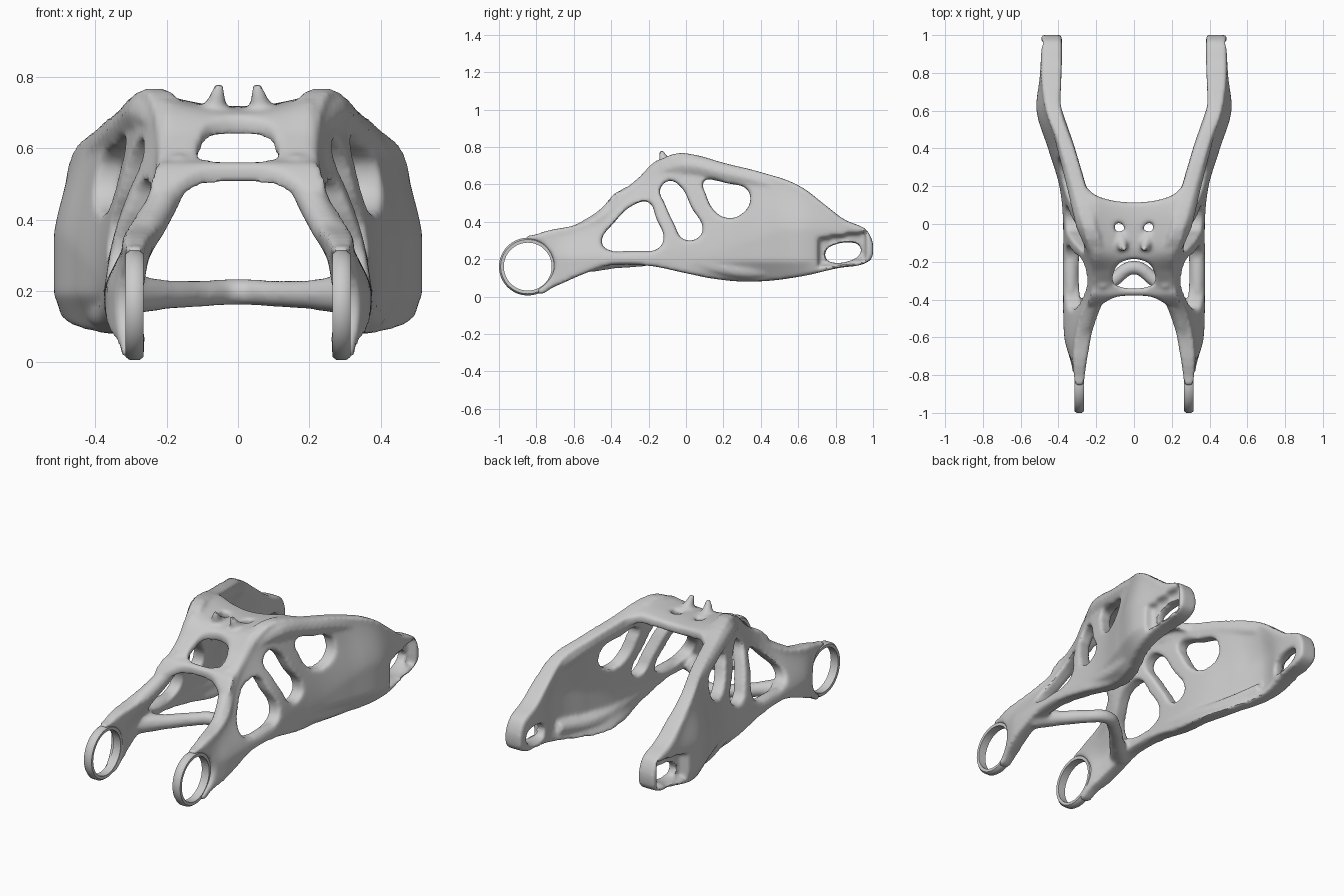
import bpy, bmesh, math
from mathutils import Matrix, Vector

if "Cube" in bpy.data.objects:
    bpy.data.objects.remove(bpy.data.objects["Cube"])


def interp(x, pts):
    # smooth (Hermite) interpolation through (x, value) pairs
    if x <= pts[0][0]:
        return pts[0][1]
    if x >= pts[-1][0]:
        return pts[-1][1]
    i = next(k for k in range(len(pts) - 1) if x <= pts[k + 1][0])

    def slope(k):
        a, b = pts[max(0, k - 1)], pts[min(len(pts) - 1, k + 1)]
        return (b[1] - a[1]) / (b[0] - a[0])
    (a, va), (b, vb) = pts[i], pts[i + 1]
    h, u = b - a, (x - a) / (b - a)
    return (va * (1 + 2 * u) * (1 - u) ** 2 + vb * u * u * (3 - 2 * u)
            + h * u * (1 - u) * (slope(i) * (1 - u) - slope(i + 1) * u))


def add_object(name, data):
    obj = bpy.data.objects.new(name, data)
    bpy.context.collection.objects.link(obj)
    return obj


def bake(obj):
    # evaluated mesh of an object, which is then removed
    bpy.context.view_layer.update()
    dg = bpy.context.evaluated_depsgraph_get()
    me = bpy.data.meshes.new_from_object(obj.evaluated_get(dg))
    bpy.data.objects.remove(obj)
    bm = bmesh.new()
    bm.from_mesh(me)
    bmesh.ops.remove_doubles(bm, verts=bm.verts[:], dist=1e-5)
    bm.to_mesh(me)
    bm.free()
    return me


def remesh(obj, size):
    m = obj.modifiers.new('remesh', 'REMESH')
    m.mode, m.voxel_size = 'VOXEL', size


def bezier(cu, pts, cyclic, radii=None):
    sp = cu.splines.new('BEZIER')
    sp.bezier_points.add(len(pts) - 1)
    sp.use_cyclic_u = cyclic
    sp.resolution_u = 6
    for i, p in enumerate(pts):
        bp = sp.bezier_points[i]
        bp.co = p if len(p) == 3 else (p[0], p[1], 0)
        bp.handle_left_type = 'AUTO'
        bp.handle_right_type = 'AUTO'
        bp.radius = radii[i] if radii else 1


def sheet(name, loops, warp):
    # flat outline with holes, thickened, voxelised, then warped into place
    cu = bpy.data.curves.new(name, 'CURVE')
    cu.dimensions = '2D'
    cu.fill_mode = 'BOTH'
    cu.extrude = 0.04
    for lp in loops:
        bezier(cu, lp, True)
    obj = add_object(name, bake(add_object(name, cu)))
    remesh(obj, 0.012)
    me = bake(obj)
    for v in me.vertices:
        v.co = warp(v.co.x, v.co.y, v.co.z / 0.04)
    return me


def tube(pts, radii):
    cu = bpy.data.curves.new('strut', 'CURVE')
    cu.dimensions = '3D'
    cu.bevel_depth = 1.0
    cu.bevel_resolution = 3
    cu.use_fill_caps = True
    bezier(cu, pts, False, radii)
    return bake(add_object('strut', cu))


# side arm outline and windows, drawn as (y, z)
TOP = [(-0.86, 0.308), (-0.8, 0.332), (-0.74, 0.352), (-0.6, 0.38), (-0.45, 0.44), (-0.35, 0.53),
       (-0.25, 0.625), (-0.15, 0.72), (-0.05, 0.765), (0.05, 0.757), (0.2, 0.715),
       (0.4, 0.665), (0.6, 0.595), (0.75, 0.485), (0.85, 0.41), (0.94, 0.373), (0.97, 0.352)]
BOTTOM = [(0.998, 0.218), (0.98, 0.19), (0.8, 0.15), (0.6, 0.105), (0.35, 0.08), (0.15, 0.095),
          (0, 0.125), (-0.2, 0.165), (-0.4, 0.17), (-0.55, 0.12), (-0.7, 0.055), (-0.8, 0.022)]
HUB = [(-0.76, 0.06), (-0.72, 0.107), (-0.705, 0.165), (-0.72, 0.225), (-0.76, 0.275), (-0.81, 0.3)]
WINDOWS = [
    [(-0.45, 0.28), (-0.38, 0.40), (-0.28, 0.49), (-0.2, 0.505), (-0.16, 0.42), (-0.12, 0.3), (-0.16, 0.25), (-0.4, 0.245)],
    [(-0.14, 0.57), (-0.09, 0.62), (-0.03, 0.59), (0.03, 0.475), (0.09, 0.36), (0.06, 0.31), (-0.02, 0.31),
     (-0.06, 0.38), (-0.115, 0.5)],
    [(0.09, 0.61), (0.12, 0.63), (0.22, 0.605), (0.32, 0.58), (0.345, 0.53), (0.31, 0.45), (0.22, 0.42),
     (0.15, 0.46), (0.105, 0.55)],
    # rear axle slot
    [(0.752, 0.195), (0.75, 0.25), (0.775, 0.27), (0.89, 0.288), (0.928, 0.275), (0.93, 0.225), (0.905, 0.203), (0.78, 0.182)],
]
LOW = [(-0.85, 0.29), (-0.72, 0.3), (-0.6, 0.325), (-0.3, 0.335), (0, 0.335), (0.2, 0.355),
       (0.4, 0.415), (0.6, 0.473), (0.78, 0.445), (0.88, 0.437), (1, 0.437)]
HIGH = [(-0.85, 0.29), (-0.7, 0.285), (-0.5, 0.25), (-0.35, 0.195), (-0.2, 0.19), (0, 0.24),
        (0.2, 0.295), (0.4, 0.355), (0.6, 0.425), (0.75, 0.437), (0.88, 0.437), (1, 0.437)]
THICK = [(-0.85, 0.05), (-0.65, 0.085), (-0.4, 0.085), (0.1, 0.08), (0.6, 0.085), (0.8, 0.11), (1, 0.11)]


def arm_x(y, z):
    base = interp(y, [(0.1, 0.2), (0.5, 0.35)])
    t = max(0, min(1, (z - base) / max(0.05, interp(y, TOP) - base - 0.03)))
    t = 0.6 * t ** 1.2 + 0.4 * t * t * (3 - 2 * t)
    curl = max(0, 0.19 - z) * interp(y, [(0, 0), (0.3, 0.6), (0.6, 0.5), (0.75, 0)])
    return interp(y, LOW) * (1 - t) + interp(y, HIGH) * t - curl


def arm_warp(y, z, s):
    x = arm_x(y, z) + s * interp(y, THICK) / 2
    # recess around the axle slot on the outer face
    if s > 0.5 and abs(y - 0.835) < 0.122 and abs(z - 0.253 - (y - 0.835) * 0.14) < 0.075:
        x -= 0.05
    return Vector((x, y, z))


parts = [sheet('side_arm', [TOP + BOTTOM + HUB] + WINDOWS, arm_warp)]

# rims along the arm edges and the front strut
parts.append(tube([(0.2, -0.16, 0.655), (0.25, 0.0, 0.7), (0.305, 0.2, 0.662), (0.36, 0.4, 0.615), (0.42, 0.6, 0.545)],
                  [0.04, 0.06, 0.052, 0.048, 0.04]))
parts.append(tube([(0.335, -0.5, 0.2), (0.335, -0.2, 0.205), (0.335, 0.1, 0.17), (0.365, 0.35, 0.14), (0.43, 0.6, 0.17)],
                  [0.035, 0.042, 0.045, 0.05, 0.04]))
parts.append(tube([(0.285, -0.68, 0.31), (0.25, -0.52, 0.375), (0.205, -0.4, 0.46), (0.16, -0.3, 0.56)],
                  [0.03, 0.045, 0.045, 0.04]))
# small prongs on the bridge
parts.append(tube([(0.075, -0.05, 0.68), (0.062, -0.11, 0.72), (0.054, -0.135, 0.78)], [0.035, 0.032, 0.014]))

# central bridge and front window frame, drawn as (x, y)
HALF = [(0.1, -0.388), (0.18, -0.43), (0.235, -0.45), (0.225, -0.35), (0.21, -0.25), (0.215, -0.1),
        (0.25, 0.05), (0.275, 0.19), (0.2, 0.15), (0.1, 0.122)]
RISE = [(-0.46, 0.43), (-0.38, 0.525), (-0.33, 0.545), (-0.25, 0.61), (-0.17, 0.67), (-0.05, 0.69),
        (0.1, 0.685), (0.2, 0.65)]


def bridge_warp(x, y, s):
    up = 0.03 * min(1, abs(x) / 0.2) ** 2 * max(0, min(1, (y + 0.25) / 0.1))
    return Vector((x, y, interp(y, RISE) + up + s * 0.027))


outline = [(0, -0.38)] + HALF + [(0, 0.115)] + [(-x, y) for x, y in reversed(HALF)]
eye = [(0.045, -0.04), (0.09, 0.01), (0.105, -0.02), (0.065, -0.06)]
frame_hole = [(-0.075, -0.205), (0.075, -0.205), (0.1, -0.24), (0.11, -0.31), (0.09, -0.328),
              (-0.09, -0.328), (-0.11, -0.31), (-0.1, -0.24)]
centre = [sheet('bridge', [outline, frame_hole, eye, [(-x, y) for x, y in eye]], bridge_warp)]
# arched lower crossbar
arch = [(0.32, -0.5, 0.19), (0.2, -0.39, 0.19), (0.1, -0.29, 0.193), (0, -0.23, 0.197)]
centre.append(tube(arch + [(-x, y, z) for x, y, z in reversed(arch[:-1])],
                   [0.06, 0.042, 0.038, 0.038, 0.038, 0.042, 0.06]))

# mirror the arm parts and fuse everything into one smooth cast frame
bm = bmesh.new()
for me in centre + parts:
    bm.from_mesh(me)
for me in parts:
    me.transform(Matrix.Diagonal((-1, 1, 1, 1)))
    bm.from_mesh(me)
raw = bpy.data.meshes.new('swingarm_frame')
bm.to_mesh(raw)
bm.free()
frame = add_object('swingarm_frame', raw)
remesh(frame, 0.0105)
m = frame.modifiers.new('soften', 'SMOOTH')
m.factor, m.iterations = 0.5, 8
shade = [add_object('swingarm_frame', bake(frame))]

# pivot rings at the front
N = 64
PROFILE = [(0.128, -0.024), (0.128, 0.024), (0.145, 0.025), (0.154, 0.013), (0.154, -0.013), (0.145, -0.025)]
for side, label in ((-1, 'left'), (1, 'right')):
    bm = bmesh.new()
    rows = []
    for i in range(N):
        a = 2 * math.pi * i / N
        rows.append([bm.verts.new((side * 0.29 + x, -0.846 + r * math.cos(a), 0.16 + r * math.sin(a)))
                     for r, x in PROFILE])
    for i in range(N):
        for j in range(6):
            k, n = (j + 1) % 6, (i + 1) % N
            bm.faces.new((rows[i][j], rows[i][k], rows[n][k], rows[n][j]))
    bmesh.ops.recalc_face_normals(bm, faces=bm.faces[:])
    me = bpy.data.meshes.new(label + '_pivot_ring')
    bm.to_mesh(me)
    bm.free()
    shade.append(add_object(label + '_pivot_ring', me))

for o in bpy.context.scene.objects:
    o.select_set(o in shade)
bpy.context.view_layer.objects.active = shade[0]
bpy.ops.object.shade_smooth_by_angle(angle=math.radians(40))
